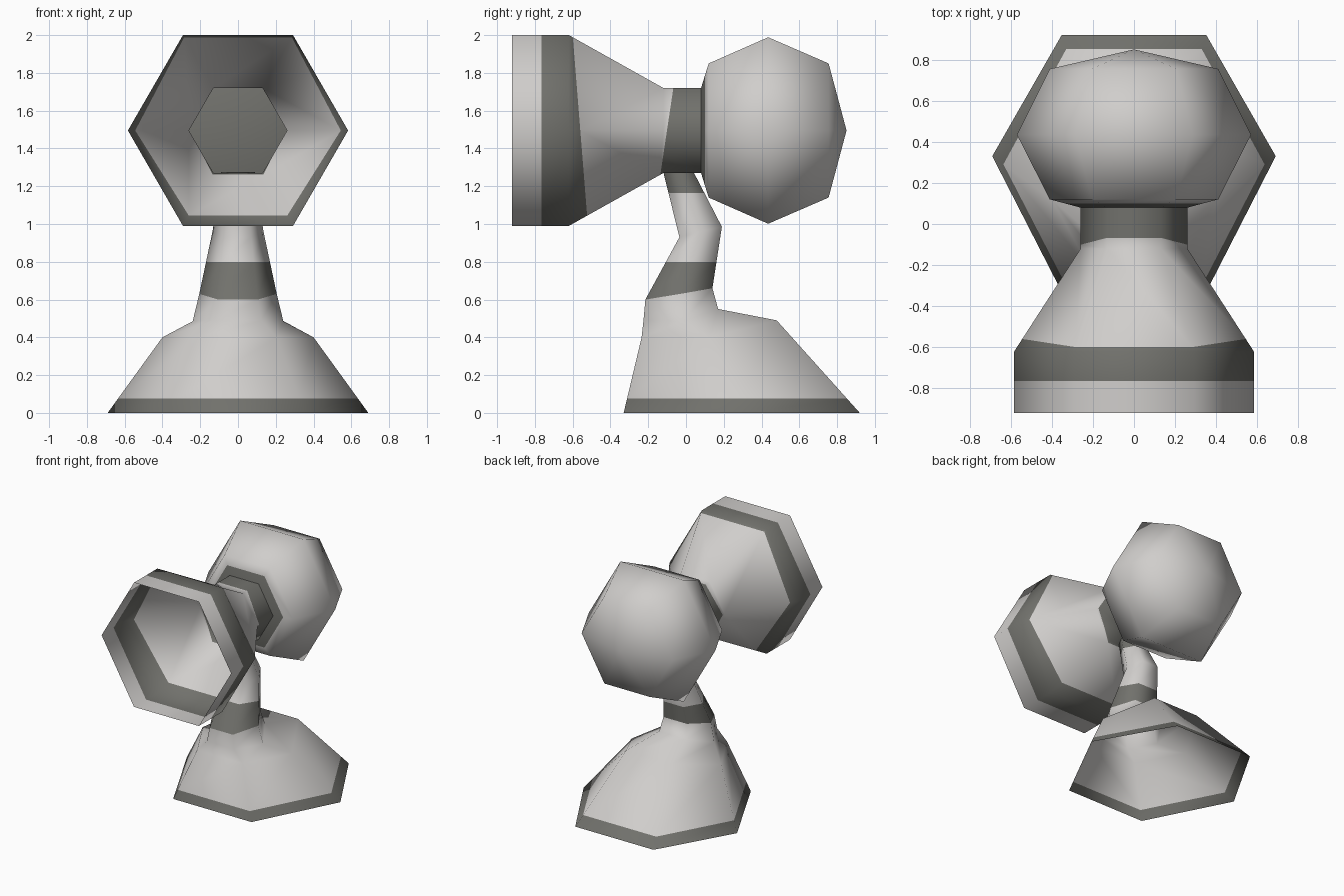
import bpy, bmesh, math
from mathutils import Vector

if "Cube" in bpy.data.objects:
    bpy.data.objects.remove(bpy.data.objects["Cube"], do_unlink=True)


def material(name, colour):
    m = bpy.data.materials.new(name)
    m.use_nodes = True
    m.diffuse_color = (*colour, 1)
    m.node_tree.nodes["Principled BSDF"].inputs["Base Color"].default_value = (*colour, 1)
    return m


PALE = material("pale_grey", (0.63, 0.615, 0.6))
DARK = material("dark_grey", (0.165, 0.165, 0.15))


def hexagon(y, r, z=1.495):
    """Six-sided ring around the y axis, flat at top and bottom."""
    return [Vector((r * math.cos(a), y, z + r * math.sin(a)))
            for a in (i * math.pi / 3 for i in range(6))]


def base_ring(width, side, front, back):
    """Six-sided ring around the stand; each pair is (y, z)."""
    h = width * 0.51
    return [Vector(p) for p in ((width, *side), (h, *back), (-h, *back),
                                (-width, *side), (-h, *front), (h, *front))]


def loft(name, rings, cuts, is_dark):
    """Skin the rings, cut along colour borders, then colour faces by rule."""
    bm = bmesh.new()
    loops = [[bm.verts.new(p) for p in ring] for ring in rings]
    for a, b in zip(loops, loops[1:]):
        n = max(len(a), len(b))
        for i in range(n):
            j = (i + 1) % n
            if len(a) == 1:
                bm.faces.new((a[0], b[j], b[i]))
            elif len(b) == 1:
                bm.faces.new((a[i], a[j], b[0]))
            else:
                bm.faces.new((a[i], a[j], b[j], b[i]))
    for point, normal in cuts:
        bmesh.ops.bisect_plane(bm, geom=bm.verts[:] + bm.edges[:] + bm.faces[:],
                               plane_co=point, plane_no=normal, dist=0.0001)
    bmesh.ops.recalc_face_normals(bm, faces=bm.faces)
    for f in bm.faces:
        f.smooth = True
        f.material_index = int(is_dark(f.calc_center_median()))
    mesh = bpy.data.meshes.new(name)
    bm.to_mesh(mesh)
    bm.free()
    mesh.materials.append(PALE)
    mesh.materials.append(DARK)
    obj = bpy.data.objects.new(name, mesh)
    bpy.context.collection.objects.link(obj)
    return obj


# Open shade with its neck: slightly tilted colour borders
def band_end(z):
    return -0.56 - 0.08 * (z - 1.5)


def neck_start(z):
    return -0.1 + 0.15 * (z - 1.5)


loft("shade",
     [hexagon(y, r) for y, r in ((-0.92, 0.583), (-0.62, 0.583),
                                 (-0.12, 0.26), (0.085, 0.26))],
     [((0, -0.765, 0), (0, 1, 0)),
      ((0, band_end(1.5), 1.5), (0, 1, 0.08)),
      ((0, neck_start(1.5), 1.5), (0, 1, -0.15))],
     lambda c: -0.765 < c.y < band_end(c.z) or c.y > neck_start(c.z))

# Faceted rear bulb, dark around the joint
loft("bulb",
     [[Vector((0, 0.01, 1.495))]]
     + [hexagon(y, r) for y, r in ((0.12, 0.41), (0.435, 0.57), (0.755, 0.41))]
     + [[Vector((0, 0.85, 1.495))]],
     [((0, 0.1, 0), (0, 1, 0))],
     lambda c: c.y < 0.1)

# Flared hollow foot
collar = base_ring(0.205, (-0.03, 0.63), (-0.215, 0.6), (0.14, 0.66))
loft("foot",
     [base_ring(0.69, (0.33, 0), (-0.33, 0), (0.92, 0)),
      base_ring(0.4, (0.12, 0.4), (-0.235, 0.4), (0.48, 0.49)),
      base_ring(0.24, (-0.02, 0.485), (-0.225, 0.49), (0.17, 0.55)),
      collar],
     [((0, 0, 0.075), (0, 0, 1))],
     lambda c: c.z < 0.075)

# Bent stem with a dark collar and a dark top
loft("stem",
     [collar,
      base_ring(0.135, (0.08, 0.96), (-0.035, 0.93), (0.19, 0.985)),
      base_ring(0.09, (-0.04, 1.275), (-0.12, 1.275), (0.04, 1.275))],
     [((0, 0, 0.8), (0, 0, 1)), ((0, 0, 1.165), (0, 0, 1))],
     lambda c: c.z < 0.8 or c.z > 1.165)
